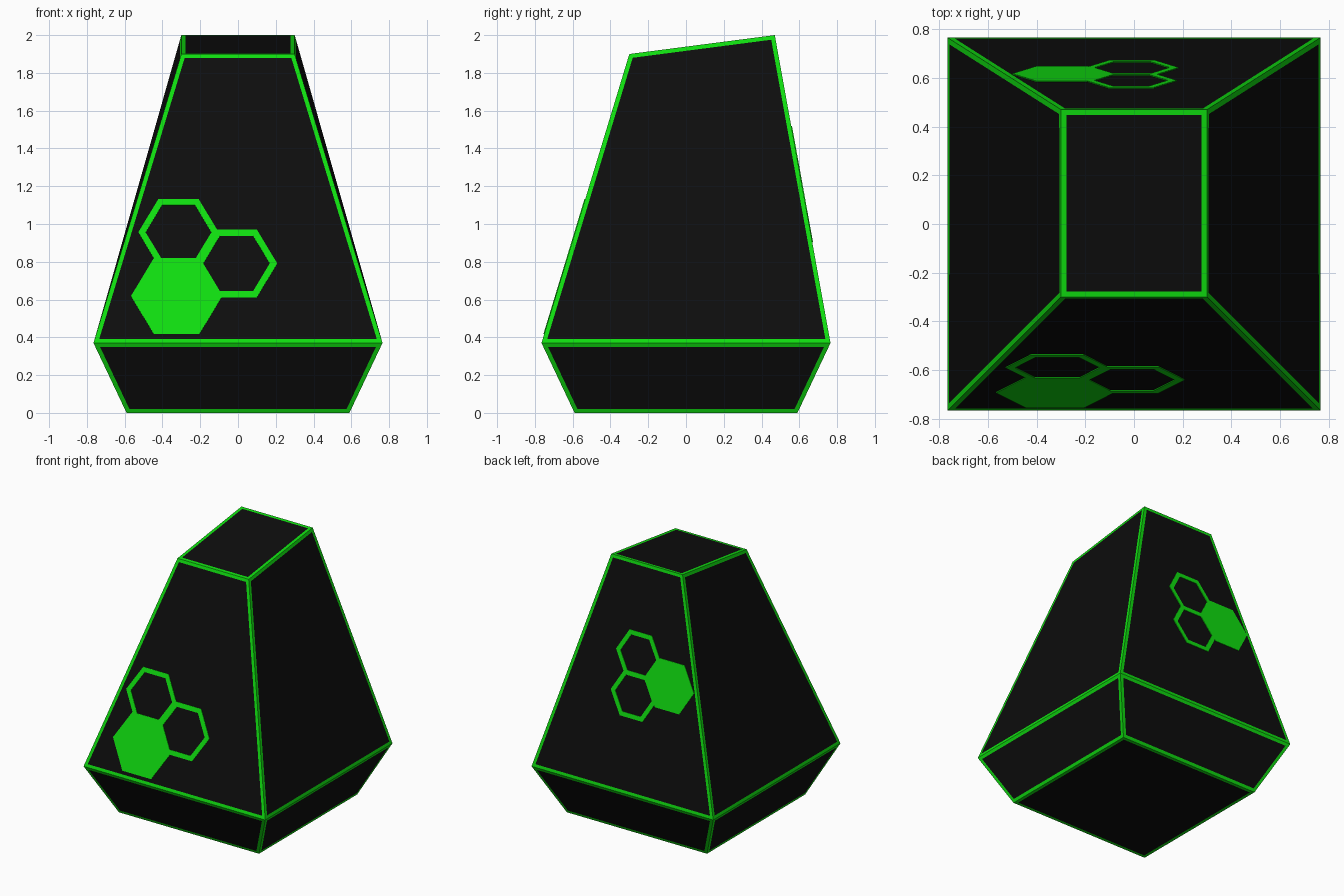
import bpy, bmesh, math

if "Cube" in bpy.data.objects:
    bpy.data.objects.remove(bpy.data.objects["Cube"])


def material(name, rgb):
    m = bpy.data.materials.new(name)
    m.diffuse_color = (*rgb, 1)
    m.use_nodes = True
    m.node_tree.nodes["Principled BSDF"].inputs["Base Color"].default_value = m.diffuse_color
    return m


black = material("black_panel", (0.004, 0.004, 0.004))
green = material("bright_green", (0.005, 0.74, 0.005))


def add_object(name, bm, mats):
    bmesh.ops.recalc_face_normals(bm, faces=bm.faces[:])
    me = bpy.data.meshes.new(name)
    bm.to_mesh(me)
    bm.free()
    for m in mats:
        me.materials.append(m)
    ob = bpy.data.objects.new(name, me)
    bpy.context.collection.objects.link(ob)
    return ob


# Tapered body: three stacked rectangular sections (half width, y front/back, z front/back)
BASE, WIDE, TOP = 0.59, 0.765, 0.30
SHOULDER, TOP_FRONT, TOP_BACK = 0.37, 1.90, 2.0
Y_TOP_FRONT, Y_TOP_BACK = -0.30, 0.47
sections = [(BASE, -BASE, BASE, 0, 0),
            (WIDE, -WIDE, WIDE, SHOULDER, SHOULDER),
            (TOP, Y_TOP_FRONT, Y_TOP_BACK, TOP_FRONT, TOP_BACK)]
bm = bmesh.new()
rings = [[bm.verts.new(p) for p in ((-w, yf, zf), (w, yf, zf), (w, yb, zb), (-w, yb, zb))]
         for w, yf, yb, zf, zb in sections]
bm.faces.new(rings[0])
bm.faces.new(rings[-1])
for lo, hi in zip(rings, rings[1:]):
    for i in range(4):
        j = (i + 1) % 4
        bm.faces.new((lo[i], lo[j], hi[j], hi[i]))
bmesh.ops.recalc_face_normals(bm, faces=bm.faces[:])

# Green trim: inset border on every panel
border = bmesh.ops.inset_individual(bm, faces=bm.faces[:], thickness=0.023,
                                    use_even_offset=True)["faces"]
for f in border:
    f.material_index = 1
add_object("tapered_body", bm, [black, green])


# Hexagon plates lying on the sloped front or back panel
def hexagon(name, side, x, z, r_out, r_in=0):
    y_top, z_top = (Y_TOP_FRONT, TOP_FRONT) if side < 0 else (Y_TOP_BACK, TOP_BACK)
    slope = (y_top - side * WIDE) / (z_top - SHOULDER)
    tilt = 1 / math.hypot(1, slope)
    bm = bmesh.new()

    def loop(r):
        out = []
        for i in range(6):
            a = math.pi / 3 * i
            pz = z + r * math.sin(a) * tilt
            out.append(bm.verts.new((x + r * math.cos(a),
                                     side * WIDE + slope * (pz - SHOULDER), pz)))
        return out

    outer = loop(r_out)
    if r_in:
        inner = loop(r_in)
        for i in range(6):
            j = (i + 1) % 6
            bm.faces.new((outer[i], outer[j], inner[j], inner[i]))
    else:
        bm.faces.new(outer)
    ob = add_object(name, bm, [green])
    mod = ob.modifiers.new("plate", 'SOLIDIFY')
    mod.thickness = 0.008
    mod.offset = 0


# Front hexagon cluster
hexagon("front_filled_hexagon", -1, -0.325, 0.617, 0.242)
hexagon("front_upper_hexagon", -1, -0.315, 0.955, 0.213, 0.174)
hexagon("front_side_hexagon", -1, -0.008, 0.79, 0.216, 0.176)

# Back hexagon cluster
hexagon("back_filled_hexagon", 1, -0.295, 1.205, 0.205)
hexagon("back_upper_hexagon", 1, -0.012, 1.357, 0.188, 0.15)
hexagon("back_lower_hexagon", 1, -0.008, 1.067, 0.192, 0.154)
